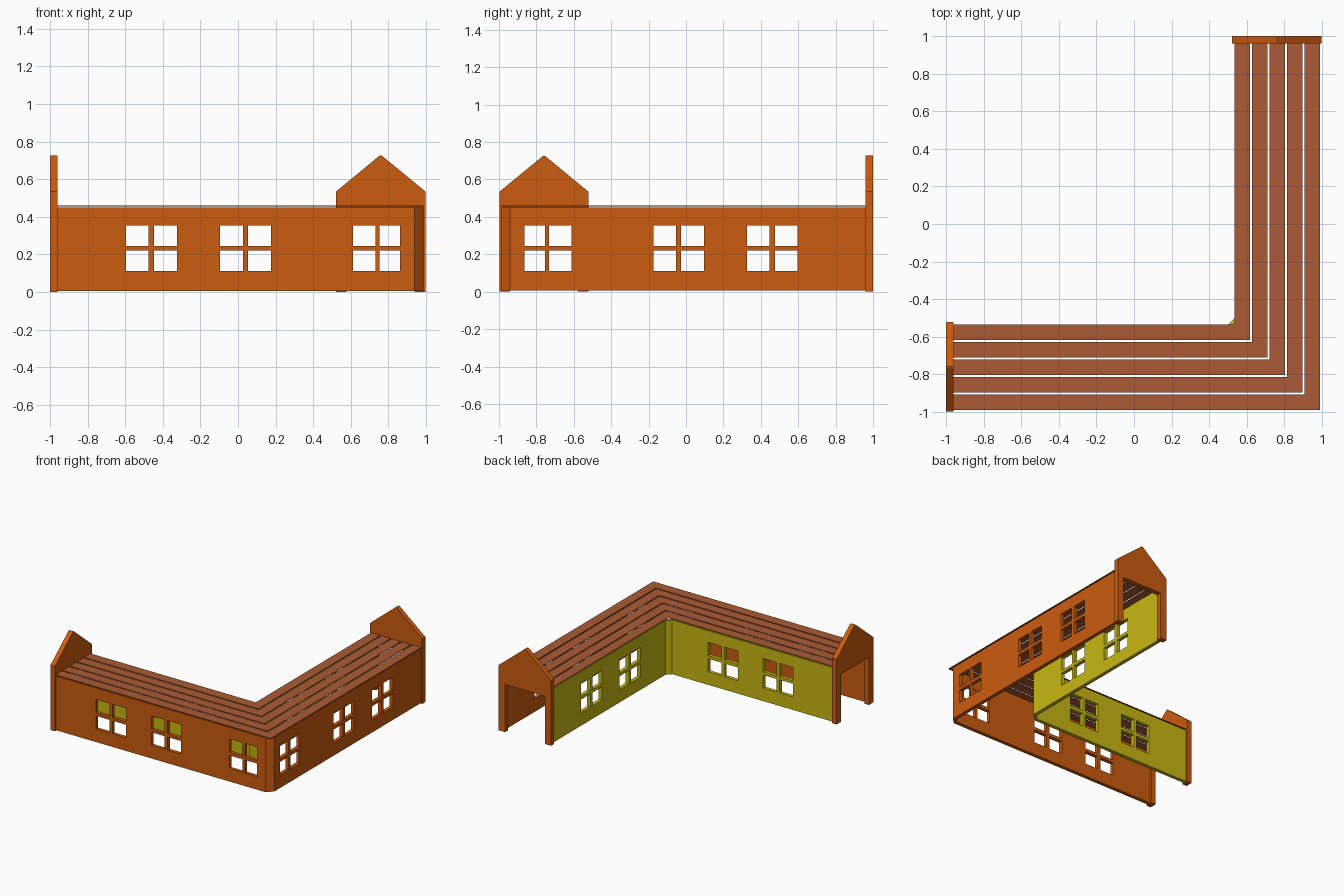
import bpy, bmesh
from mathutils import Vector

if "Cube" in bpy.data.objects:
    bpy.data.objects.remove(bpy.data.objects["Cube"])


def material(name, rgb):
    m = bpy.data.materials.new(name)
    m.diffuse_color = (*rgb, 1)
    m.use_nodes = True
    m.node_tree.nodes["Principled BSDF"].inputs["Base Color"].default_value = m.diffuse_color
    return m


ORANGE = material("orange_brick", (0.60, 0.107, 0.005))
YELLOW = material("yellow_plaster", (0.58, 0.48, 0.006))
BROWN = material("brown_slat", (0.40, 0.105, 0.036))


def finish(bm, name, mat, mirrored=False):
    # The second wing mirrors the first across the diagonal: (x, y) -> (-y, -x)
    if mirrored:
        for v in bm.verts:
            v.co.x, v.co.y = -v.co.y, -v.co.x
    bmesh.ops.recalc_face_normals(bm, faces=bm.faces)
    me = bpy.data.meshes.new(name)
    bm.to_mesh(me)
    bm.free()
    me.materials.append(mat)
    ob = bpy.data.objects.new(name, me)
    bpy.context.collection.objects.link(ob)
    return ob


def thicken(bm, offset):
    r = bmesh.ops.extrude_face_region(bm, geom=bm.faces[:], use_keep_orig=True)
    vs = [g for g in r["geom"] if isinstance(g, bmesh.types.BMVert)]
    bmesh.ops.translate(bm, verts=vs, vec=Vector(offset))


def prism(name, points, offset, mat, mirrored=False):
    bm = bmesh.new()
    bm.faces.new([bm.verts.new(p) for p in points])
    thicken(bm, offset)
    return finish(bm, name, mat, mirrored)


WALL_Z0, WALL_Z1 = 0.006, 0.449
SILLS = [(0.112, 0.22), (0.245, 0.355)]
THICK = 0.03


def window_wall(name, y, dy, x0, x1, panes, mat, mirrored):
    # Grid sheet with pane cells left open, then thickened
    xs = sorted([x0, x1] + [v for p in panes for v in p])
    zs = [WALL_Z0] + [v for s in SILLS for v in s] + [WALL_Z1]
    bm = bmesh.new()
    grid = [[bm.verts.new((x, y, z)) for z in zs] for x in xs]
    for i in range(len(xs) - 1):
        for j in range(len(zs) - 1):
            if i % 2 and j % 2:
                continue
            bm.faces.new((grid[i][j], grid[i + 1][j],
                          grid[i + 1][j + 1], grid[i][j + 1]))
    thicken(bm, (0, dy, 0))
    bmesh.ops.dissolve_limit(bm, angle_limit=0.01, verts=bm.verts, edges=bm.edges)
    return finish(bm, name, mat, mirrored)


panes = [(-0.597, -0.475), (-0.447, -0.325), (-0.095, 0.027), (0.053, 0.175)]
corner_panes = [(0.612, 0.732), (0.753, 0.863)]
OUT, INN = 0.987, 0.535
height = (0, 0, WALL_Z1 - WALL_Z0)

for wing, mirrored in (("front", False), ("right", True)):
    # Outer and courtyard walls
    window_wall(wing + "_outer_wall", -OUT, THICK, -0.97, 0.94,
                panes + corner_panes, ORANGE, mirrored)
    window_wall(wing + "_courtyard_wall", -INN, -THICK, -0.97, 0.5,
                panes, YELLOW, mirrored)
    # Gabled end frame with open doorway
    profile = [(-0.522, 0), (-0.522, 0.535), (-0.751, 0.724), (-0.759, 0.727),
               (-0.767, 0.724), (-0.997, 0.535), (-0.997, 0), (-0.94, 0),
               (-0.94, 0.39), (-0.578, 0.39), (-0.578, 0)]
    prism(wing + "_gable_end", [(-1, y, z) for y, z in profile],
          (0.04, 0, 0), ORANGE, mirrored)

# Chamfered corner posts
prism("outer_corner", [(x, y, WALL_Z0) for x, y in
      ((0.94, -OUT), (OUT, -0.94), (OUT - THICK, -0.94), (0.94, THICK - OUT))],
      height, ORANGE)
prism("courtyard_corner", [(x, y, WALL_Z0) for x, y in
      ((0.5, -INN), (INN, -0.5), (INN + THICK, -0.5), (0.5, -INN - THICK))],
      height, YELLOW)

# L-shaped roof slats
for i in range(5):
    a = 0.535 + 0.0932 * i
    b = a + 0.0825
    pts = [(-0.962, -a), (a, -a), (a, 0.962), (b, 0.962), (b, -b), (-0.962, -b)]
    prism(f"roof_slat_{i + 1}", [(x, y, 0.456) for x, y in pts],
          (0, 0, 0.005), BROWN)
